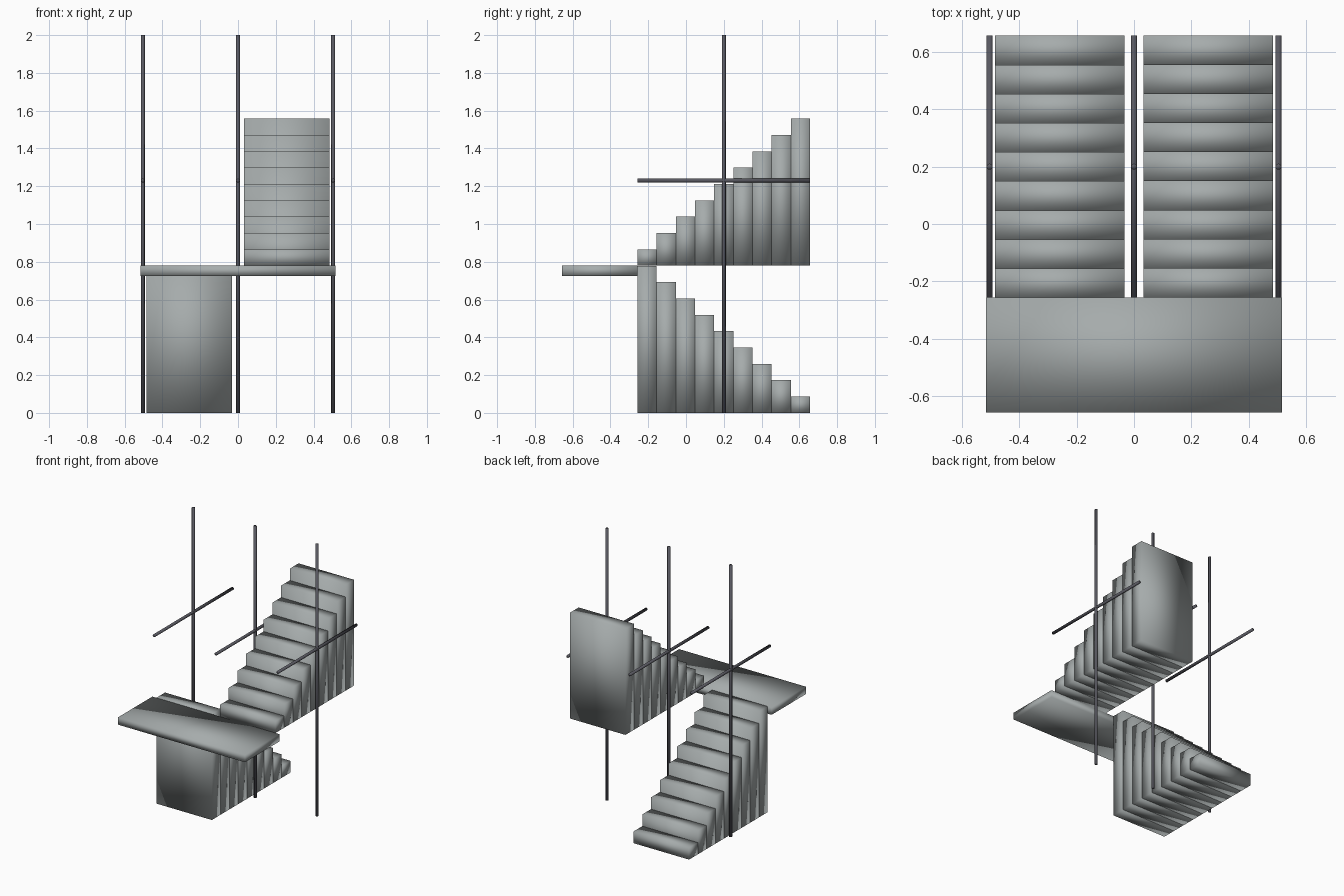
import bpy
import math

cube = bpy.data.objects.get("Cube")
if cube:
    bpy.data.objects.remove(cube, do_unlink=True)


def material(name, colour):
    m = bpy.data.materials.new(name)
    m.use_nodes = True
    m.diffuse_color = colour
    m.node_tree.nodes["Principled BSDF"].inputs["Base Color"].default_value = colour
    return m


concrete = material("concrete grey", (0.38, 0.41, 0.41, 1))
steel = material("dark steel", (0.10, 0.10, 0.12, 1))


def finish(name, mat):
    ob = bpy.context.object
    ob.name = name
    ob.data.materials.append(mat)
    bpy.ops.object.shade_smooth()
    return ob


def box(name, x0, x1, y0, y1, z0, z1):
    bpy.ops.mesh.primitive_cube_add(
        size=1, location=((x0 + x1) / 2, (y0 + y1) / 2, (z0 + z1) / 2))
    bpy.context.object.scale = (x1 - x0, y1 - y0, z1 - z0)
    bpy.ops.object.transform_apply(location=False, rotation=False, scale=True)
    finish(name, concrete)


def bar(name, length, location, tilt=0):
    bpy.ops.mesh.primitive_cylinder_add(
        vertices=12, radius=0.0105, depth=length,
        location=location, rotation=(tilt, 0, 0))
    finish(name, steel)


STEPS = 9
FRONT, BACK = -0.257, 0.657
DEPTH = (BACK - FRONT) / STEPS
RISE = 0.0865
LANDING_TOP = 0.779

# Two flights of solid steps: right one climbs to the landing, left one leaves it
for i in range(STEPS):
    y0 = FRONT + i * DEPTH
    box(f"lower_step_{STEPS - i}", -0.485, -0.033, y0, y0 + DEPTH,
        0, (STEPS - i) * RISE)
    box(f"upper_step_{i + 1}", 0.033, 0.485, y0, y0 + DEPTH,
        LANDING_TOP, LANDING_TOP + (i + 1) * RISE)

# Landing slab
box("landing", -0.517, 0.517, -0.657, FRONT, 0.725, LANDING_TOP)

# Posts and handrails beside and between the flights
for side, x in (("right", -0.504), ("middle", 0), ("left", 0.504)):
    bar(f"{side}_post", 2, (x, 0.2, 1))
    bar(f"{side}_handrail", BACK - FRONT, (x, 0.2, 1.23), math.pi / 2)
